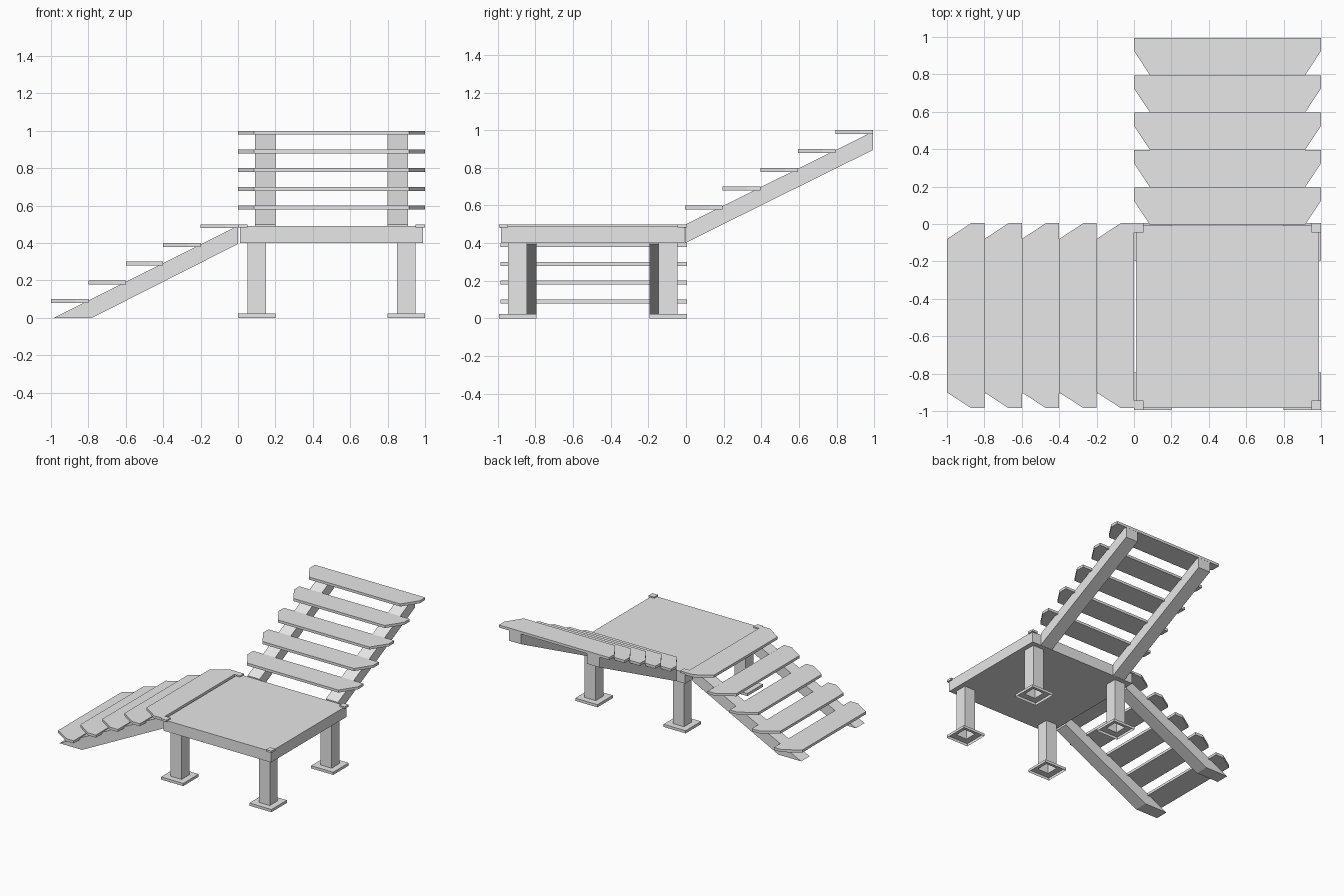
import bpy
import bmesh

cube = bpy.data.objects.get("Cube")
if cube:
    bpy.data.objects.remove(cube, do_unlink=True)

grey = bpy.data.materials.new("light grey")
grey.use_nodes = True
grey.diffuse_color = (0.8, 0.8, 0.8, 1)
grey.node_tree.nodes["Principled BSDF"].inputs["Base Color"].default_value = grey.diffuse_color

SHIFT = 0.005                      # centres the model along y
MID_X, MID_Y = 0.5, -0.5 + SHIFT   # platform centre


def finish(name, bm):
    bmesh.ops.recalc_face_normals(bm, faces=bm.faces)
    mesh = bpy.data.meshes.new(name)
    bm.to_mesh(mesh)
    bm.free()
    mesh.materials.append(grey)
    obj = bpy.data.objects.new(name, mesh)
    bpy.context.collection.objects.link(obj)
    return obj


def prism(name, outline, direction):
    """Extrude a flat outline along a direction."""
    bm = bmesh.new()
    face = bm.faces.new([bm.verts.new(p) for p in outline])
    grown = bmesh.ops.extrude_face_region(bm, geom=[face], use_keep_orig=True)
    top = [v for v in grown["geom"] if isinstance(v, bmesh.types.BMVert)]
    bmesh.ops.translate(bm, verts=top, vec=direction)
    return finish(name, bm)


def square(x, y, half, z):
    return [(x + sx * half, y + sy * half, z)
            for sx, sy in ((-1, -1), (1, -1), (1, 1), (-1, 1))]


def leg(name, x, y):
    """Hollow post on a wider foot, open underneath."""
    bm = bmesh.new()
    rings = [[bm.verts.new(p) for p in square(x, y, half, z)]
             for half, z in ((0.1, 0), (0.1, 0.022), (0.05, 0.022), (0.05, 0.4))]
    for a, b in zip(rings, rings[1:]):
        for i in range(4):
            j = (i + 1) % 4
            bm.faces.new((a[i], a[j], b[j], b[i]))
    finish(name, bm)


# Platform
prism("platform", square(MID_X, MID_Y, 0.488, 0.4), (0, 0, 0.09))

# Legs and corner caps
for side, sx in (("right", -1), ("left", 1)):
    for end, sy in (("front", -1), ("back", 1)):
        leg(f"{end}_{side}_leg", MID_X + sx * 0.4, MID_Y + sy * 0.4)
        cap = square(MID_X + sx * 0.475, MID_Y + sy * 0.475, 0.025, 0.484)
        prism(f"{end}_{side}_corner_cap", cap, (0, 0, 0.016))

# Tread outline: (run, across), with the lower corners clipped
tread = [(0, 0.085), (0.13, 0), (0.2, 0), (0.2, 0.99), (0.13, 0.99), (0, 0.905)]

for i in range(5):
    # Lower flight climbs along +x up to the platform
    prism(f"lower_tread_{i + 1}",
          [(-1 + i * 0.2 + r, SHIFT - a, 0.079 + i * 0.1) for r, a in tread],
          (0, 0, 0.021))
    # Upper flight climbs along +y away from the platform
    prism(f"upper_tread_{i + 1}",
          [(a / 0.99, -SHIFT + i * 0.2 + r, 0.579 + i * 0.1) for r, a in tread],
          (0, 0, 0.021))

# Stringers under both flights
lower = [(0, 0.395), (0, 0.492), (-0.985, 0), (-0.78, 0)]
upper = [(-SHIFT, 0.4), (0.994, 0.895), (0.994, 0.993), (-SHIFT, 0.498)]
for side, offset in (("right", 0.09), ("left", 0.8)):
    prism(f"lower_{side}_stringer",
          [(x, SHIFT - 1 + offset, z) for x, z in lower], (0, 0.11, 0))
    prism(f"upper_{side}_stringer",
          [(offset, y, z) for y, z in upper], (0.11, 0, 0))
